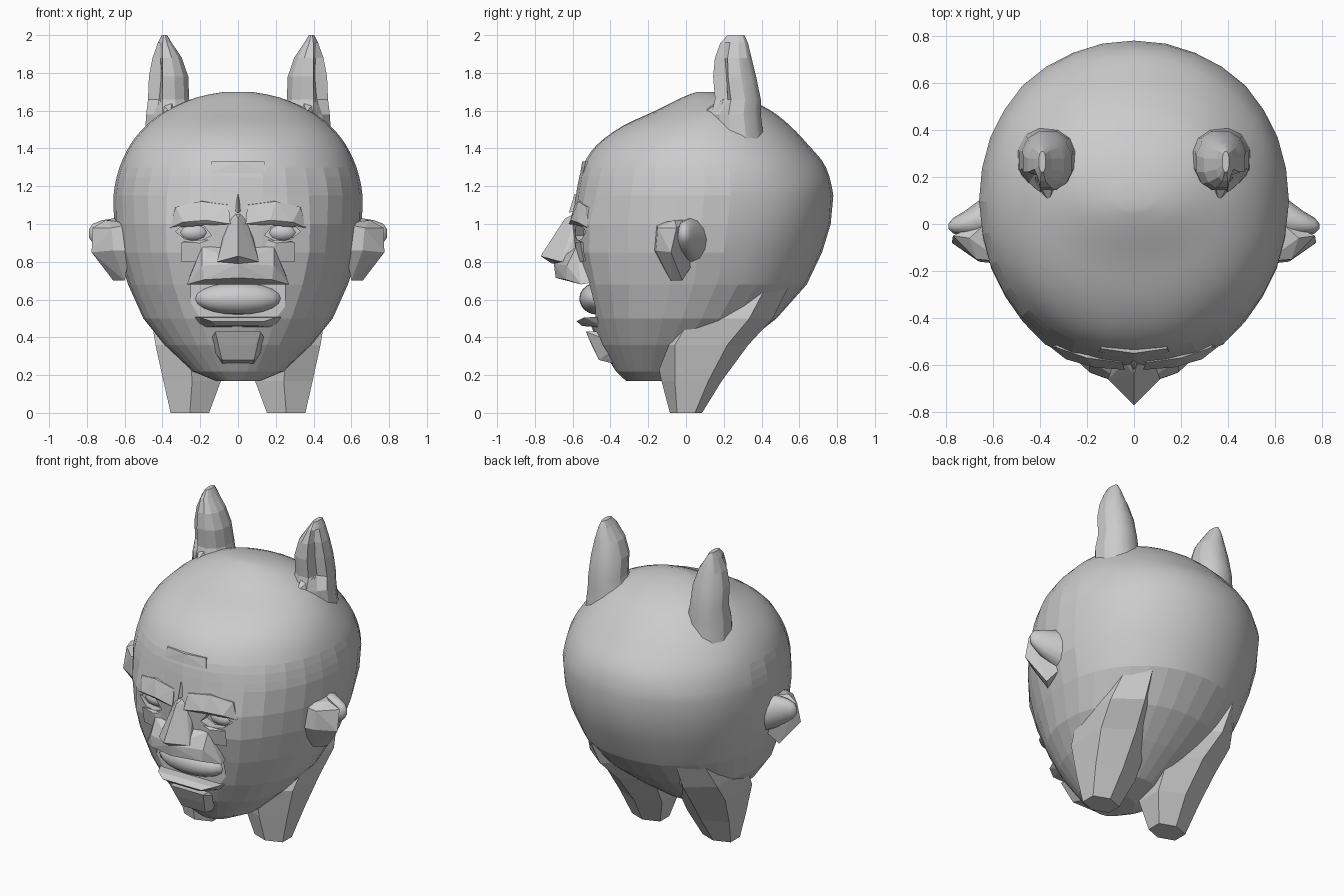
import bpy, bmesh, math
from mathutils import Vector, noise

if "Cube" in bpy.data.objects:
    bpy.data.objects.remove(bpy.data.objects["Cube"])

head = None


def finish(bm, name, smooth=None, hidden=False, prune=True):
    bmesh.ops.recalc_face_normals(bm, faces=bm.faces)
    if s_flat(hidden, prune):
        # drop faces buried inside the head
        def buried(p):
            ok, loc, nor, _ = head.closest_point_on_mesh(p)
            return (p - loc).dot(nor) < -.004
        dead = [f for f in bm.faces if buried(f.calc_center_median())
                and all(buried(v.co) for v in f.verts)]
        bmesh.ops.delete(bm, geom=dead, context='FACES')
    for f in bm.faces:
        f.smooth = bool(smooth and smooth(f.calc_center_median()))
    me = bpy.data.meshes.new(name)
    bm.to_mesh(me)
    bm.free()
    ob = bpy.data.objects.new(name, me)
    bpy.context.collection.objects.link(ob)
    ob.hide_render = ob.hide_viewport = hidden
    return ob


def s_flat(hidden, prune):
    return head is not None and prune and not hidden


def loft(name, rings, smooth=None):
    """Skin a stack of closed rings and cap both ends."""
    bm = bmesh.new()
    vs = [[bm.verts.new(p) for p in r] for r in rings]
    n = len(rings[0])
    for a, b in zip(vs, vs[1:]):
        for i in range(n):
            j = (i + 1) % n
            bm.faces.new((a[i], a[j], b[j], b[i]))
    bm.faces.new(vs[0])
    bm.faces.new(vs[-1])
    return finish(bm, name, smooth)


def hull(name, pts, both=False, hidden=False):
    """Faceted convex chunk; both=True adds each point's mirror image."""
    bm = bmesh.new()
    for x, y, z in pts:
        bm.verts.new((x, y, z))
        if both and x:
            bm.verts.new((-x, y, z))
    r = bmesh.ops.convex_hull(bm, input=bm.verts)
    junk = {g for g in r["geom_interior"] if isinstance(g, bmesh.types.BMVert)}
    bmesh.ops.delete(bm, geom=list(junk), context='VERTS')
    return finish(bm, name, None, hidden)


def ball(name, loc, size, segs=20):
    """Front part of a smooth ellipsoid."""
    bm = bmesh.new()
    bmesh.ops.create_uvsphere(bm, u_segments=segs, v_segments=segs // 2, radius=1)
    bmesh.ops.delete(bm, geom=[v for v in bm.verts if v.co.y > .3], context='VERTS')
    for v in bm.verts:
        v.co = Vector([c * s + l for c, s, l in zip(v.co, size, loc)])
    return finish(bm, name, lambda c: True, prune=False)


def box_ring(s, z, x0, x1, y0, y1, n, p=1.0, dent=1.0, off=0.0):
    """Rounded ring filling a rectangle, dented on the outer front corner."""
    out = []
    for i in range(n):
        a = 2 * math.pi * (i + off) / n
        c, d = math.cos(a), math.sin(a)
        k = dent if math.cos(a + math.pi / 4) > 0.95 else 1
        u = math.copysign(abs(c) ** p, c) * k
        v = math.copysign(abs(d) ** p, d) * k
        out.append((s * ((x0 + x1) / 2 + u * (x1 - x0) / 2),
                    (y0 + y1) / 2 + v * (y1 - y0) / 2, z))
    return out


def head_ring(z, w, yf, yb):
    """Egg-shaped section with cheekbone corners and slight unevenness."""
    out = []
    for q in box_ring(1, z, -w, w, yf, yb, 32, .97):
        v = Vector(q)
        k = .012 * noise.noise(Vector((abs(v.x), v.y, v.z)) * 5)
        if v.y < 0:
            k += .05 * math.exp(-((abs(v.x) - .35) / .11) ** 2 - ((z - .85) / .25) ** 2)
        out.append(v + Vector((v.x, v.y - .1, 0)) * k)
    return out


# Head: coarse facets on the face, finer smooth rows over the skull
rows = [(.17, .12, -.32, -.06), (.22, .24, -.37, .10), (.36, .39, -.46, .30),
        (.50, .50, -.52, .48), (.68, .585, -.56, .64), (.85, .635, -.59, .72),
        (1.0, .655, -.605, .765), (1.15, .66, -.585, .78), (1.30, .63, -.55, .74),
        (1.42, .57, -.47, .645), (1.52, .485, -.335, .55), (1.60, .38, -.16, .45),
        (1.67, .22, -.02, .30), (1.70, .07, .06, .16)]
fine = []
for i, r in enumerate(rows[:-1]):
    fine.append(r)
    if i >= 7:
        a, b, c, d = [Vector(rows[max(0, min(len(rows) - 1, i + k))]) for k in (-1, 0, 1, 2)]
        for t in (1 / 3, 2 / 3):
            fine.append(tuple(.5 * (2 * b + (c - a) * t + (2 * a - 5 * b + 4 * c - d) * t * t
                                    + (3 * b - a - 3 * c + d) * t ** 3)))
fine.append(rows[-1])
head = loft("head", [head_ring(*r) for r in fine],
            lambda c: c.z > 1.3 or (c.y > .18 and c.z > .6))
bpy.context.view_layer.update()

# Mouth and eye openings
cuts = [hull("mouth_cutter", [(.25, y, z) for y in (-.8, -.48) for z in (.50, .69)], True, True)]
for s in (1, -1):
    cuts.append(hull("eye_cutter", [(s * x, y, z) for y in (-.75, -.52) for x, z in
                     ((.14, .94), (.19, 1.0), (.28, 1.01), (.33, .96), (.28, .92), (.2, .91))],
                     False, True))
for c in cuts:
    m = head.modifiers.new(c.name, 'BOOLEAN')
    m.operation, m.object, m.solver = 'DIFFERENCE', c, 'EXACT'

# Full lips filling the mouth, lower lip ledge, chin
ball("lips", (0, -.47, .605), (.23, .095, .085))
hull("lip_ledge", [(.25, -.42, .51), (.2, -.54, .505), (.14, -.58, .485), (.11, -.55, .46),
                   (.2, -.42, .45)], True)
hull("chin", [(.12, -.53, .43), (.09, -.50, .36), (.085, -.46, .28), (.12, -.3, .43),
              (.08, -.3, .24), (.16, -.35, .36)], True)

# Muzzle and nose
hull("muzzle", [(.19, -.58, .88), (.19, -.63, .78), (.27, -.555, .68), (0, -.70, .79),
                (0, -.69, .715), (.18, -.635, .705), (.26, -.45, .70), (.2, -.45, .88)], True)
hull("nose", [(0, -.77, .83), (0, -.64, 1.03), (.04, -.59, 1.03), (.11, -.66, .80),
              (.07, -.6, .9), (0, -.71, .79), (.09, -.5, .8), (.04, -.5, 1.1)], True)
# Forehead ridge and brow crease
hull("forehead_ridge", [(.14, -.53, 1.33), (.15, -.545, 1.27), (.13, -.42, 1.34),
                        (.13, -.42, 1.24), (0, -.55, 1.33), (0, -.56, 1.27)], True)
hull("brow_crease", [(0, -.59, 1.16), (.02, -.58, 1.07), (0, -.62, 1.06), (.02, -.5, 1.1)], True)

for s in (1, -1):
    side = "right" if s > 0 else "left"
    sx = lambda pts: [(s * x, y, z) for x, y, z in pts]
    # Eyes with angular brows and lower lids
    ball("eyeball_" + side, (s * .235, -.49, .955), (.085, .055, .05), 12)
    hull("brow_" + side, sx([(.04, -.62, 1.0), (.17, -.61, 1.02), (.29, -.575, 1.01),
                             (.36, -.52, .98), (.33, -.525, 1.09), (.2, -.57, 1.12),
                             (.05, -.59, 1.1), (.35, -.42, 1.08), (.1, -.45, 1.14)]))
    hull("lower_lid_" + side, sx([(.14, -.58, .92), (.2, -.585, .90), (.3, -.56, .905),
                                  (.3, -.54, .80), (.15, -.58, .80), (.2, -.45, .9)]))

    # Side ear: faceted front lobe and smooth rear knob
    hull("ear_lobe_" + side, sx([(.56, -.16, 1.0), (.57, -.17, .86), (.60, -.08, .70),
                                 (.66, -.16, .86), (.67, -.15, .98), (.66, -.02, .70),
                                 (.775, -.08, .85), (.77, -.05, .98), (.70, -.06, 1.02),
                                 (.6, .03, .78), (.6, .03, 1.02)]))
    knob = [box_ring(1, x, z0, z1, y0, y1, 12) for x, y0, y1, z0, z1 in
            ((.58, -.07, .14, .78, 1.03), (.66, -.06, .10, .82, 1.03),
             (.72, -.05, .055, .86, 1.02), (.77, -.04, .025, .90, 1.0), (.79, -.02, .0, .93, .97))]
    loft("ear_knob_" + side, [[(s * p[2], p[1], p[0]) for p in r] for r in knob], lambda c: True)

    # Tall upright ear with a hollow on its outer front
    tall = [(1.42, .22, .50, .14, .42, 1), (1.58, .235, .49, .13, .40, .9),
            (1.66, .255, .48, .15, .40, .6), (1.78, .26, .475, .14, .375, .5),
            (1.88, .295, .455, .15, .35, .6), (1.96, .35, .425, .18, .33, .9),
            (2.0, .375, .405, .22, .31, 1)]
    loft("top_ear_" + side, [box_ring(s, z, x0, x1, y0, y1, 12, .9, d, .5)
                             for z, x0, x1, y0, y1, d in tall],
         lambda c: c.y > .3)
    hull("top_ear_spur_" + side, sx([(.36, .09, 1.59), (.30, .16, 1.54), (.43, .16, 1.54),
                                     (.34, .2, 1.68), (.42, .2, 1.66)]))

    # Stubby six-sided leg flaring into the back of the head
    legs = [(0, .14, .37, -.085, .085), (.17, .07, .415, -.13, .19),
            (.36, .06, .46, -.17, .33), (.5, .12, .48, -.1, .46), (.66, .18, .44, 0, .54)]
    loft("leg_" + side, [box_ring(s, *r, 6, .85, 1.0, .5) for r in legs])
